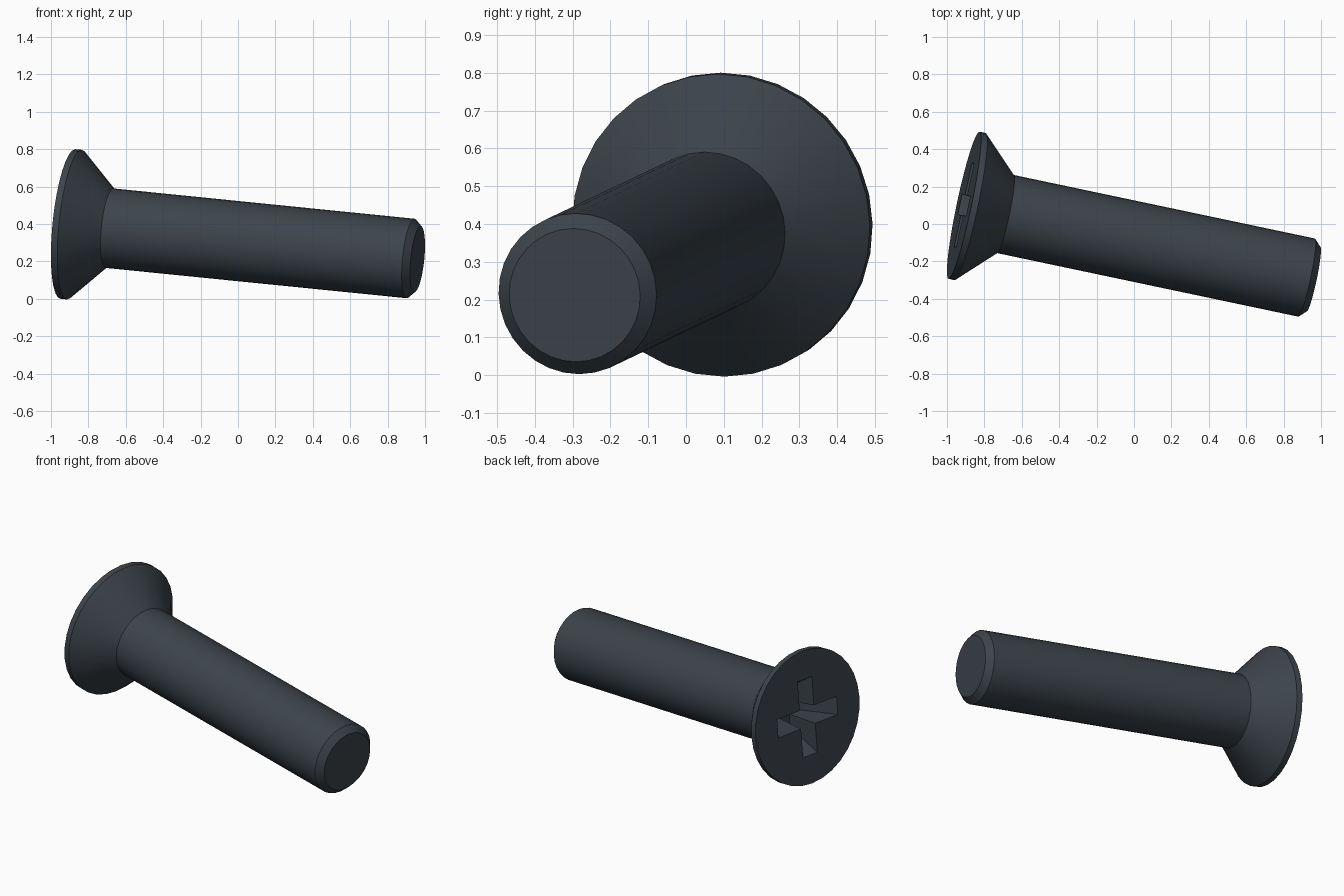
import bpy, bmesh, math
from mathutils import Vector, Matrix

cube = bpy.data.objects.get("Cube")
if cube:
    bpy.data.objects.remove(cube, do_unlink=True)

HEAD_CENTRE = Vector((-0.909, 0.10, 0.40))
AXIS = Vector((0.974, -0.2055, -0.098)).normalized()
SIDES = 32

# Local frame: z runs from the head face to the tip, x sideways, y upwards
side = Vector((0, 0, 1)).cross(AXIS).normalized()
up = AXIS.cross(side)
frame = Matrix((side, up, AXIS)).transposed().to_4x4()
frame.translation = HEAD_CENTRE

steel = bpy.data.materials.new("dark_steel")
steel.use_nodes = True
colour = (0.045, 0.057, 0.07, 1)
steel.diffuse_color = colour
steel.node_tree.nodes["Principled BSDF"].inputs["Base Color"].default_value = colour


def loft(name, sections):
    """Skin a stack of rings, each a list of points, and cap both ends."""
    bm = bmesh.new()
    rings = [[bm.verts.new(p) for p in ring] for ring in sections]
    n = len(rings[0])
    for a, b in zip(rings, rings[1:]):
        for i in range(n):
            j = (i + 1) % n
            bm.faces.new((a[i], a[j], b[j], b[i]))
    bm.faces.new(rings[0])
    bm.faces.new(rings[-1])
    bmesh.ops.recalc_face_normals(bm, faces=bm.faces)
    mesh = bpy.data.meshes.new(name)
    bm.to_mesh(mesh)
    bm.free()
    mesh.materials.append(steel)
    obj = bpy.data.objects.new(name, mesh)
    obj.matrix_world = frame
    bpy.context.collection.objects.link(obj)
    return obj


def circle(radius, z):
    turn = math.tau / SIDES
    return [(radius * math.cos(i * turn), radius * math.sin(i * turn), z)
            for i in range(SIDES)]


def cross(reach, half, z):
    points = []
    for quarter in range(4):
        spin = Matrix.Rotation(quarter * math.pi / 2, 3, 'Z')
        for p in ((reach, -half), (reach, half), (half, half)):
            points.append(spin @ Vector((*p, z)))
    return points


# Screw body: rim, countersunk cone, shank and chamfered tip
profile = [(0.402, 0), (0.402, 0.035), (0.2135, 0.228), (0.2135, 1.882), (0.177, 1.919)]
screw = loft("countersunk_screw", [circle(r, z) for r, z in profile])

# Tapered cross recess in the head
cutter = loft("recess_cutter", [cross(0.24, 0.0575, -0.02),
                                cross(0.23, 0.055, 0),
                                cross(0.12, 0.04, 0.2)])
cutter.hide_render = True
bpy.context.view_layer.update()
cut = screw.modifiers.new("cross_recess", 'BOOLEAN')
cut.object = cutter
cut.operation = 'DIFFERENCE'
cut.solver = 'EXACT'

bpy.ops.object.select_all(action='DESELECT')
screw.select_set(True)
bpy.context.view_layer.objects.active = screw
bpy.ops.object.modifier_apply(modifier=cut.name)
bpy.data.objects.remove(cutter, do_unlink=True)
bpy.ops.object.shade_smooth_by_angle(angle=math.radians(30))
